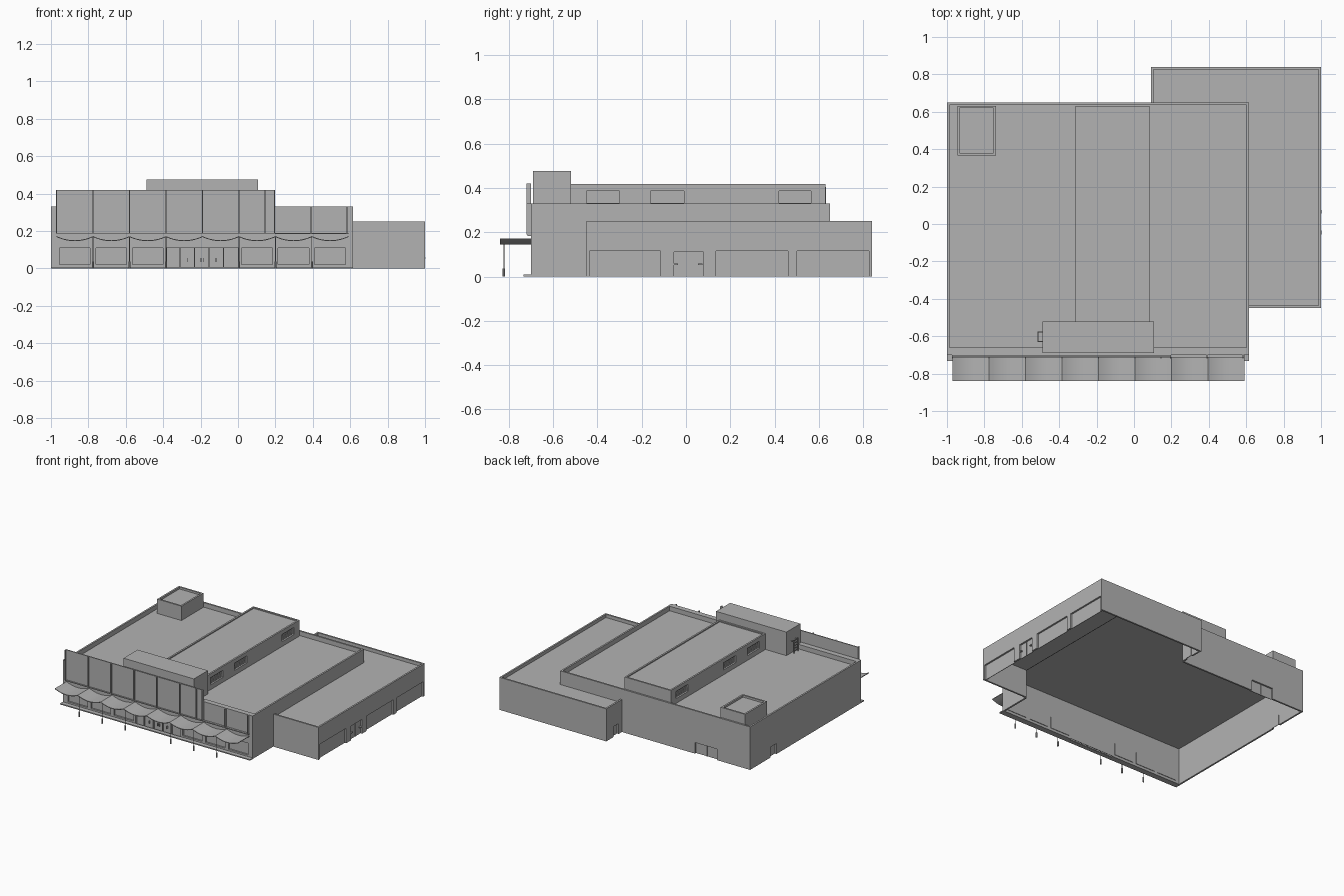
import bpy, bmesh, math
from mathutils import Matrix

cube = bpy.data.objects.get("Cube")
if cube:
    bpy.data.objects.remove(cube)

# One plain grey for the whole building
grey = bpy.data.materials.new("plain grey")
grey.use_nodes = True
grey.diffuse_color = (0.45, 0.45, 0.45, 1)
grey.node_tree.nodes["Principled BSDF"].inputs["Base Color"].default_value = grey.diffuse_color

T = 0.013          # wall thickness
BAY = 0.195        # front bay width
LEFT = -0.97       # first bay line
MAIN, ANNEX, RAISED = 0.33, 0.25, 0.418
DECK, LOW_DECK = 0.295, 0.225


def finish(name, bm):
    mesh = bpy.data.meshes.new(name)
    bmesh.ops.recalc_face_normals(bm, faces=bm.faces)
    bm.to_mesh(mesh)
    bm.free()
    mesh.materials.append(grey)
    ob = bpy.data.objects.new(name, mesh)
    bpy.context.collection.objects.link(ob)
    return ob


def add_box(bm, x0, x1, y0, y1, z0, z1):
    m = Matrix.Translation(((x0 + x1) / 2, (y0 + y1) / 2, (z0 + z1) / 2))
    m = m @ Matrix.Diagonal((x1 - x0, y1 - y0, z1 - z0, 1))
    bmesh.ops.create_cube(bm, size=1, matrix=m)


def boxes(name, *specs):
    bm = bmesh.new()
    for s in specs:
        add_box(bm, *s)
    return finish(name, bm)


def wall(name, axis, a0, a1, face, inward, z0, z1, openings=(), mullions=0):
    """Wall along an axis; each opening (start, end, sill, head) gets a set-back panel."""
    bm = bmesh.new()

    def piece(a, b, lo, hi, d0=0.0, d1=T):
        p, q = sorted((face + inward * d0, face + inward * d1))
        if b - a > 1e-4 and hi - lo > 1e-4:
            if axis == "x":
                add_box(bm, a, b, p, q, lo, hi)
            else:
                add_box(bm, p, q, a, b, lo, hi)

    at = a0
    for a, b, sill, head in openings:
        piece(at, a, z0, z1)
        piece(a, b, z0, sill)
        piece(a, b, head, z1)
        piece(a, b, sill, head, T, T + 0.004)
        for i in range(mullions):
            c = a + (b - a) * (i + 1) / (mullions + 1)
            piece(c - 0.002, c + 0.002, sill, head, T - 0.004, T)
        at = b
    piece(at, a1, z0, z1)
    return finish(name, bm)


# Main hall: open-bottomed shell with parapets
shop = [(LEFT + BAY * i + 0.015, LEFT + BAY * (i + 1) - 0.015, 0.02, 0.11) for i in range(8)]
entrance = (-0.38, 0.0, 0.0, 0.112)
wall("front_wall", "x", -1, 0.615, -0.70, 1, 0, MAIN, shop[:3] + [entrance] + shop[5:])
wall("back_wall", "x", -1, 0.09, 0.65, -1, 0, MAIN, [(-0.72, -0.53, 0, 0.085)], 1)
wall("back_upper_wall", "x", 0.09, 0.615, 0.65, -1, LOW_DECK, MAIN)
wall("west_wall", "y", -0.70 + T, 0.65 - T, -1, 1, 0, MAIN, [(0.33, 0.40, 0, 0.08)])
wall("east_wall", "y", -0.70 + T, -0.45, 0.615, -1, 0, MAIN)
wall("east_upper_wall", "y", -0.45, 0.65 - T, 0.615, -1, LOW_DECK, MAIN)
boxes("main_roof", (-1 + T, 0.615 - T, -0.70 + T, 0.65 - T, DECK - 0.01, DECK))
boxes("front_parapet", (-1 + T, 0.615 - T, -0.70 + T, -0.66, DECK, MAIN))
boxes("front_kerb", (-1, 0.615, -0.733, -0.70, 0, 0.008))

# Annex on the east side and behind
garage = [(-0.435, -0.115, 0.0, 0.115), (-0.055, 0.08, 0.0, 0.11),
          (0.135, 0.46, 0.0, 0.115), (0.50, 0.825, 0.0, 0.115)]
wall("annex_front_wall", "x", 0.615, 1, -0.45, 1, 0, ANNEX)
wall("annex_east_wall", "y", -0.45 + T, 0.84 - T, 1, -1, 0, ANNEX, garage)
wall("annex_back_wall", "x", 0.09, 1, 0.84, -1, 0, ANNEX)
wall("annex_west_wall", "y", 0.65, 0.84 - T, 0.09, 1, 0, ANNEX, [(0.69, 0.75, 0, 0.08)])
boxes("annex_roof", (0.615, 1 - T, -0.45 + T, 0.84 - T, LOW_DECK - 0.01, LOW_DECK),
      (0.09 + T, 0.615, 0.65, 0.84 - T, LOW_DECK - 0.01, LOW_DECK))
boxes("annex_door_handles", *[(0.985, 1.002, y, y + 0.02, 0.052, 0.058) for y in (-0.055, 0.055)])
boxes("annex_door_split", (0.986, 0.992, 0.011, 0.014, 0, 0.11))

# Raised roof volume with louvred side windows
vents = [(-0.45, -0.30, 0.332, 0.387), (-0.16, -0.01, 0.332, 0.387), (0.42, 0.565, 0.332, 0.387)]
for side, face, inward in (("west", -0.312, 1), ("east", 0.082, -1)):
    wall("raised_" + side + "_wall", "y", -0.52 + T, 0.63 - T, face, inward, DECK, RAISED, vents)
    slats = []
    for a, b, lo, hi in vents:
        for i in range(6):
            z = lo + 0.006 + i * 0.008
            p, q = sorted((face + inward * 0.007, face + inward * T))
            slats.append((p, q, a, b, z, z + 0.002))
    boxes("louvres_" + side, *slats)
wall("raised_front_wall", "x", -0.312, 0.082, -0.52, 1, DECK, RAISED)
wall("raised_back_wall", "x", -0.312, 0.082, 0.63, -1, DECK, RAISED)
boxes("raised_roof", (-0.312 + T, 0.082 - T, -0.52 + T, 0.63 - T, RAISED - 0.016, RAISED - 0.008))

# Plant block behind the facade, with a roof ladder
boxes("plant_block", (-0.49, 0.108, -0.69, -0.52, DECK, 0.476))
ladder = [(-0.515, -0.511, y, y + 0.004, DECK, 0.40) for y in (-0.63, -0.58)]
ladder += [(-0.515, -0.49, y, y + 0.004, 0.385, 0.389) for y in (-0.63, -0.58)]
ladder += [(-0.515, -0.511, -0.63, -0.576, z / 100, z / 100 + 0.004) for z in range(31, 40, 2)]
boxes("roof_ladder", *ladder)

# Stair penthouse at the back corner
px0, px1, py0, py1, top = -0.945, -0.738, 0.367, 0.632, 0.405
wall("penthouse_front", "x", px0, px1, py0, 1, DECK, top)
wall("penthouse_back", "x", px0, px1, py1, -1, DECK, top)
wall("penthouse_west", "y", py0 + T, py1 - T, px0, 1, DECK, top)
wall("penthouse_east", "y", py0 + T, py1 - T, px1, -1, DECK, top)
boxes("penthouse_roof", (px0 + T, px1 - T, py0 + T, py1 - T, top - 0.025, top - 0.015))

# Tall facade screen, fins and ledge
boxes("facade_screen", (LEFT, 0.198, -0.708, -0.70, 0.19, 0.42))
fin_x = [LEFT + BAY * i for i in range(6)] + [0.145, 0.196]
fins = [(x - 0.003, x + 0.003, -0.72, -0.70, 0.19, 0.42) for x in fin_x]
fins += [(x - 0.003, x + 0.003, -0.72, -0.70, 0.19, MAIN) for x in (0.39, 0.582)]
boxes("facade_fins", *fins)
boxes("facade_ledge", (LEFT, 0.59, -0.715, -0.70, 0.183, 0.19))

# Sagging canopies, one per bay
bm = bmesh.new()
STEPS = 10
for bay in range(8):
    rows = []
    for i in range(STEPS + 1):
        u = i / STEPS
        x = LEFT + BAY * (bay + u)
        z = 0.172 - 0.022 * (1 - (2 * u - 1) ** 2)
        rows.append([bm.verts.new((x, y, z + dz))
                     for y, dz in ((-0.84, 0), (-0.70, 0), (-0.70, -0.005), (-0.84, -0.005))])
    for a, b in zip(rows, rows[1:]):
        for k in range(4):
            bm.faces.new((a[k], a[(k + 1) % 4], b[(k + 1) % 4], b[k]))
    bm.faces.new(rows[0])
    bm.faces.new(rows[-1][::-1])
canopy = finish("canopies", bm)
bpy.ops.object.select_all(action="DESELECT")
canopy.select_set(True)
bpy.context.view_layer.objects.active = canopy
bpy.ops.object.shade_smooth_by_angle(angle=math.radians(30))

# Canopy posts with weighted feet, none in front of the entrance
bm = bmesh.new()
for i in (1, 2, 3, 5, 6, 7):
    for radius, z0, z1 in ((0.002, 0.035, 0.17), (0.006, 0, 0.037)):
        m = Matrix.Translation((LEFT + BAY * i, -0.822, (z0 + z1) / 2))
        bmesh.ops.create_cone(bm, cap_ends=True, segments=10, radius1=radius,
                              radius2=radius, depth=z1 - z0, matrix=m)
finish("canopy_posts", bm)

# Entrance door frames and handles
frames = [(x - 0.002, x + 0.002, -0.70, -0.687, 0, 0.112) for x in (-0.31, -0.233, -0.155, -0.078)]
frames += [(x, x + 0.004, -0.70, -0.687, 0.035, 0.055) for x in (-0.27, -0.20, -0.185, -0.12)]
boxes("entrance_frames", *frames)
